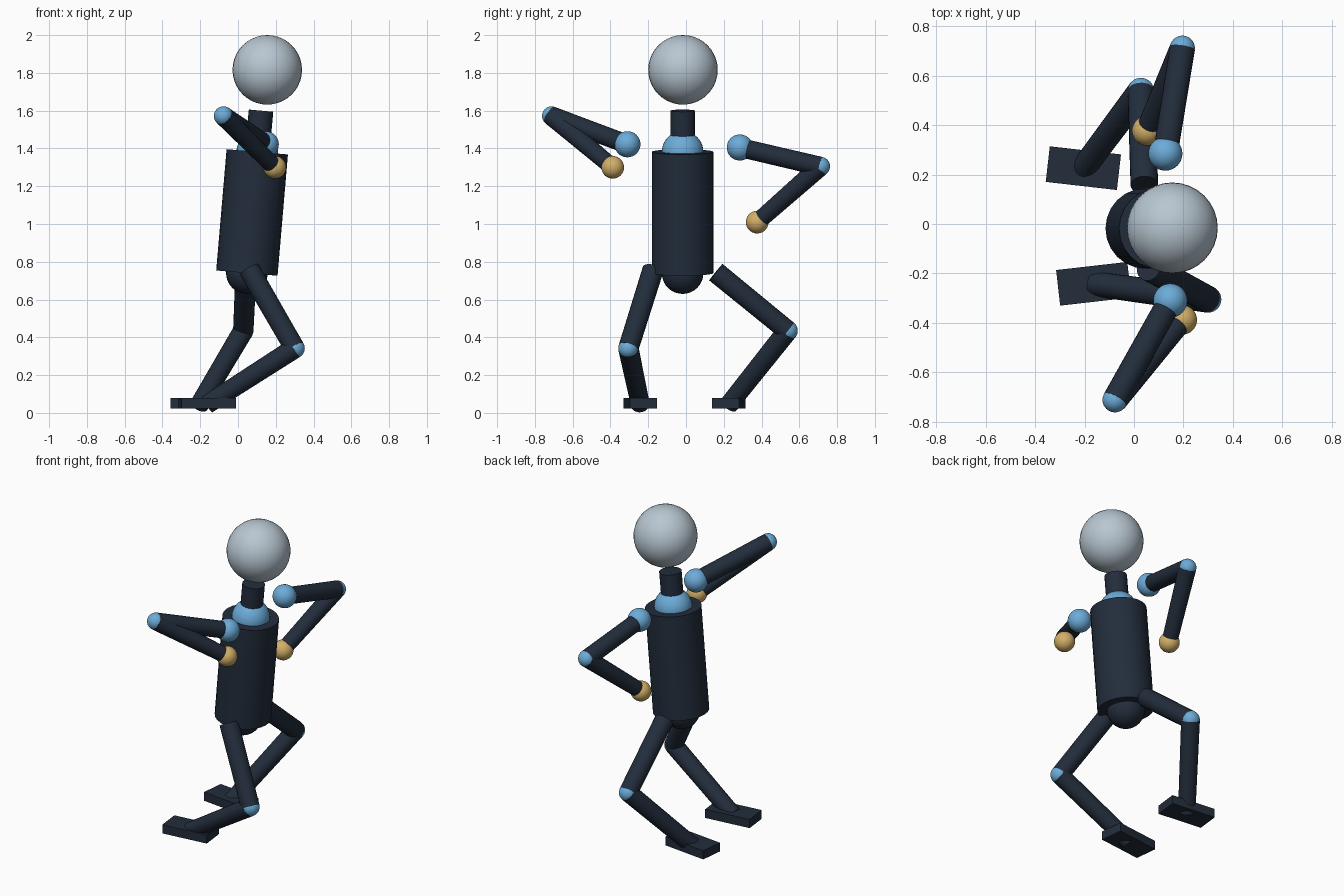
import bpy
import math
from mathutils import Vector

cube = bpy.data.objects.get("Cube")
if cube:
    bpy.data.objects.remove(cube, do_unlink=True)


def material(name, rgb):
    m = bpy.data.materials.new(name)
    m.use_nodes = True
    colour = (*rgb, 1.0)
    m.diffuse_color = colour
    bsdf = next(n for n in m.node_tree.nodes if n.type == 'BSDF_PRINCIPLED')
    bsdf.inputs["Base Color"].default_value = colour
    return m


NAVY = material("dark navy", (0.016, 0.026, 0.044))
BLUE = material("sky blue", (0.15, 0.41, 0.69))
GOLD = material("sand gold", (0.65, 0.43, 0.14))
GREY = material("pale grey", (0.48, 0.57, 0.64))


def finish(name, mat, smooth=True):
    obj = bpy.context.object
    obj.name = name
    obj.data.materials.append(mat)
    if smooth:
        bpy.ops.object.shade_smooth_by_angle(angle=math.radians(30))
    return obj


def ball(name, centre, radius, mat):
    bpy.ops.mesh.primitive_uv_sphere_add(segments=32, ring_count=20, radius=radius, location=centre)
    return finish(name, mat)


def rod(name, start, end, r_start, r_end, sides=24):
    a, b = Vector(start), Vector(end)
    axis = b - a
    bpy.ops.mesh.primitive_cone_add(vertices=sides, radius1=r_start, radius2=r_end,
                                    depth=axis.length, location=(a + b) / 2,
                                    rotation=axis.to_track_quat('Z', 'Y').to_euler())
    return finish(name, NAVY)


def foot(name, centre, degrees):
    bpy.ops.mesh.primitive_cube_add(size=1, location=(centre[0], centre[1], 0.052),
                                    rotation=(0, 0, math.radians(degrees)))
    bpy.context.object.scale = (0.29, 0.145, 0.055)
    return finish(name, NAVY, smooth=False)


# Leaning trunk, neck and head
pelvis, chest, neck_top = (0.047, -0.018, 0.74), (0.102, -0.018, 1.382), (0.122, -0.018, 1.6)
rod("torso", pelvis, chest, 0.163, 0.163)
ball("pelvis", pelvis, 0.11, NAVY)
ball("neck_base", chest, 0.11, BLUE)
rod("neck", chest, neck_top, 0.065, 0.065)
ball("head", (0.155, -0.016, 1.816), 0.184, GREY)

# Arms: shoulder, elbow, hand
arms = {
    "right": ((0.147, -0.31, 1.422), (-0.077, -0.712, 1.572), (0.195, -0.388, 1.3)),
    "left": ((0.127, 0.285, 1.405), (0.196, 0.712, 1.305), (0.052, 0.377, 1.01)),
}
for side, (shoulder, elbow, hand) in arms.items():
    ball(side + "_shoulder", shoulder, 0.069, BLUE)
    rod(side + "_upper_arm", shoulder, elbow, 0.05, 0.051)
    ball(side + "_elbow", elbow, 0.0505, BLUE)
    rod(side + "_forearm", elbow, hand, 0.051, 0.045)
    ball(side + "_hand", hand, 0.06, GOLD)

# Legs: hip, knee, ankle, foot turn
legs = {
    "right": ((0.06, -0.175, 0.757), (0.3, -0.305, 0.342), (-0.163, -0.242, 0.045), 6.5),
    "left": ((0.042, 0.158, 0.745), (0.028, 0.538, 0.435), (-0.205, 0.226, 0.042), -6.5),
}
for side, (hip, knee, ankle, turn) in legs.items():
    rod(side + "_thigh", hip, knee, 0.056, 0.054)
    ball(side + "_knee", knee, 0.0535, BLUE)
    rod(side + "_shin", knee, ankle, 0.054, 0.05)
    foot(side + "_foot", ankle, turn)
